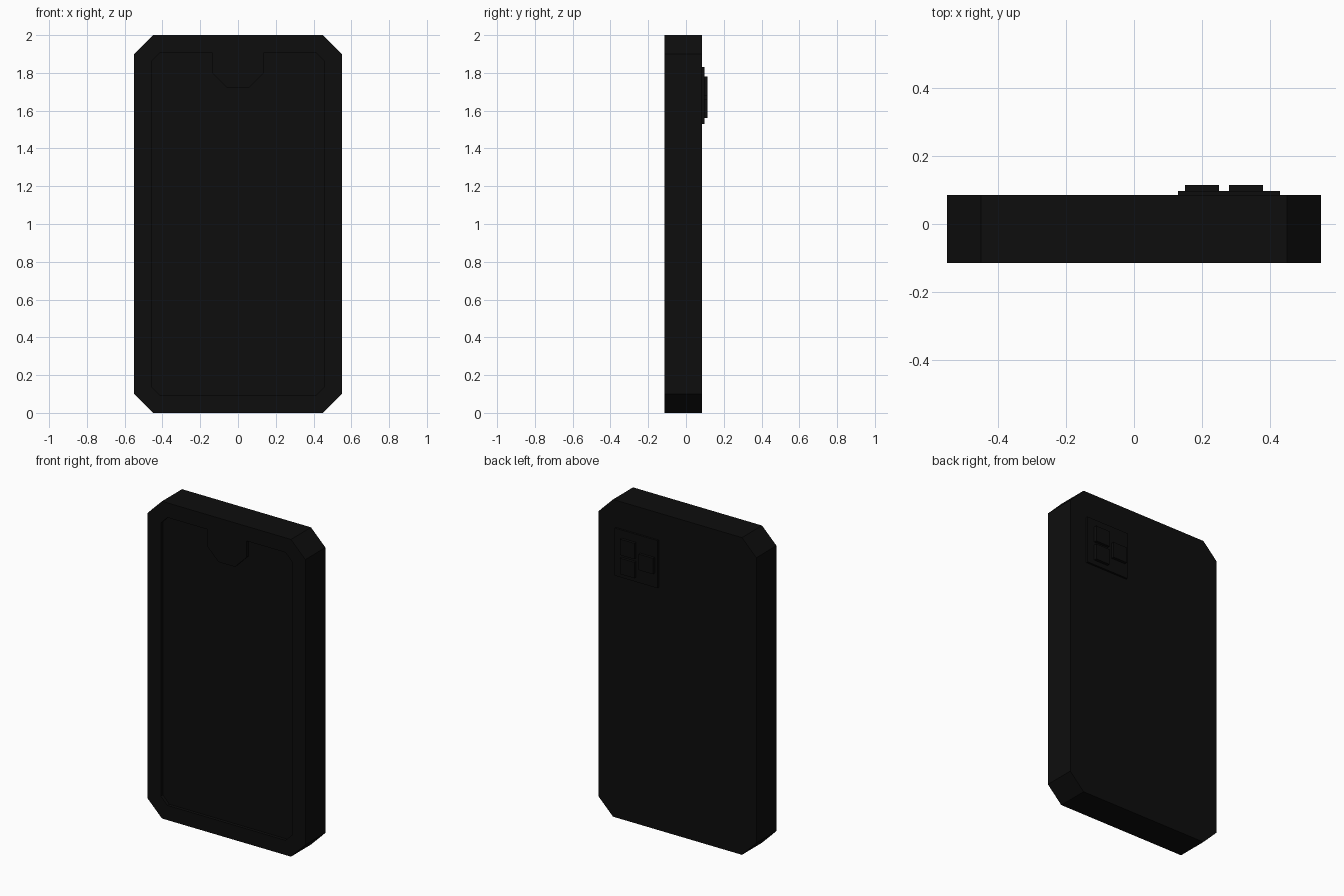
import bpy
import bmesh
import math

cube = bpy.data.objects.get("Cube")
if cube:
    bpy.data.objects.remove(cube, do_unlink=True)

FRONT, BACK = -0.115, 0.085      # body faces along y
W, H, CUT = 0.55, 2.0, 0.10      # half width, height, corner cut

black = bpy.data.materials.new("black plastic")
black.use_nodes = True
colour = (0.004, 0.004, 0.004, 1)
black.diffuse_color = colour
black.node_tree.nodes["Principled BSDF"].inputs["Base Color"].default_value = colour


def prism(name, outline, y0, y1, edit=None):
    """Extrude an (x, z) outline from y0 (front) to y1 (back)."""
    bm = bmesh.new()
    front = bm.faces.new([bm.verts.new((x, y0, z)) for x, z in outline])
    ext = bmesh.ops.extrude_face_region(bm, geom=[front], use_keep_orig=True)
    verts = [g for g in ext["geom"] if isinstance(g, bmesh.types.BMVert)]
    bmesh.ops.translate(bm, verts=verts, vec=(0, y1 - y0, 0))
    bmesh.ops.recalc_face_normals(bm, faces=bm.faces)
    if edit:
        edit(bm)
    mesh = bpy.data.meshes.new(name)
    bm.to_mesh(mesh)
    bm.free()
    mesh.materials.append(black)
    obj = bpy.data.objects.new(name, mesh)
    bpy.context.collection.objects.link(obj)
    return obj


def rect(x0, x1, z0, z1):
    return [(x0, z0), (x1, z0), (x1, z1), (x0, z1)]


def sink_screen(bm):
    """Inset the front face, then push the screen back."""
    front = min(bm.faces, key=lambda f: f.calc_center_median().y)
    bmesh.ops.inset_individual(bm, faces=[front], thickness=0.10)
    bmesh.ops.inset_individual(bm, faces=[front], thickness=0.0, depth=-0.02)


# Body with cut corners and a recessed screen
outline = [(-W + CUT, 0), (W - CUT, 0), (W, CUT), (W, H - CUT),
           (W - CUT, H), (-W + CUT, H), (-W, H - CUT), (-W, CUT)]
prism("body", outline, FRONT, BACK, sink_screen)

# Eight-sided notch hanging from the top of the screen frame
notch = [(0.15 * math.cos(a), 1.86 + 0.15 * math.sin(a))
         for a in (math.radians(22.5 + 45 * i) for i in range(8))]
prism("screen_notch", notch, FRONT + 0.002, FRONT + 0.03)

# Camera plate on the back with three square lenses
prism("camera_plate", rect(0.13, 0.43, 1.53, 1.83), BACK - 0.01, BACK + 0.012)
lenses = {"upper": (0.33, 1.73), "lower": (0.33, 1.61), "side": (0.20, 1.67)}
for label, (x, z) in lenses.items():
    prism(f"{label}_lens", rect(x - 0.05, x + 0.05, z - 0.05, z + 0.05), BACK, 0.115)
